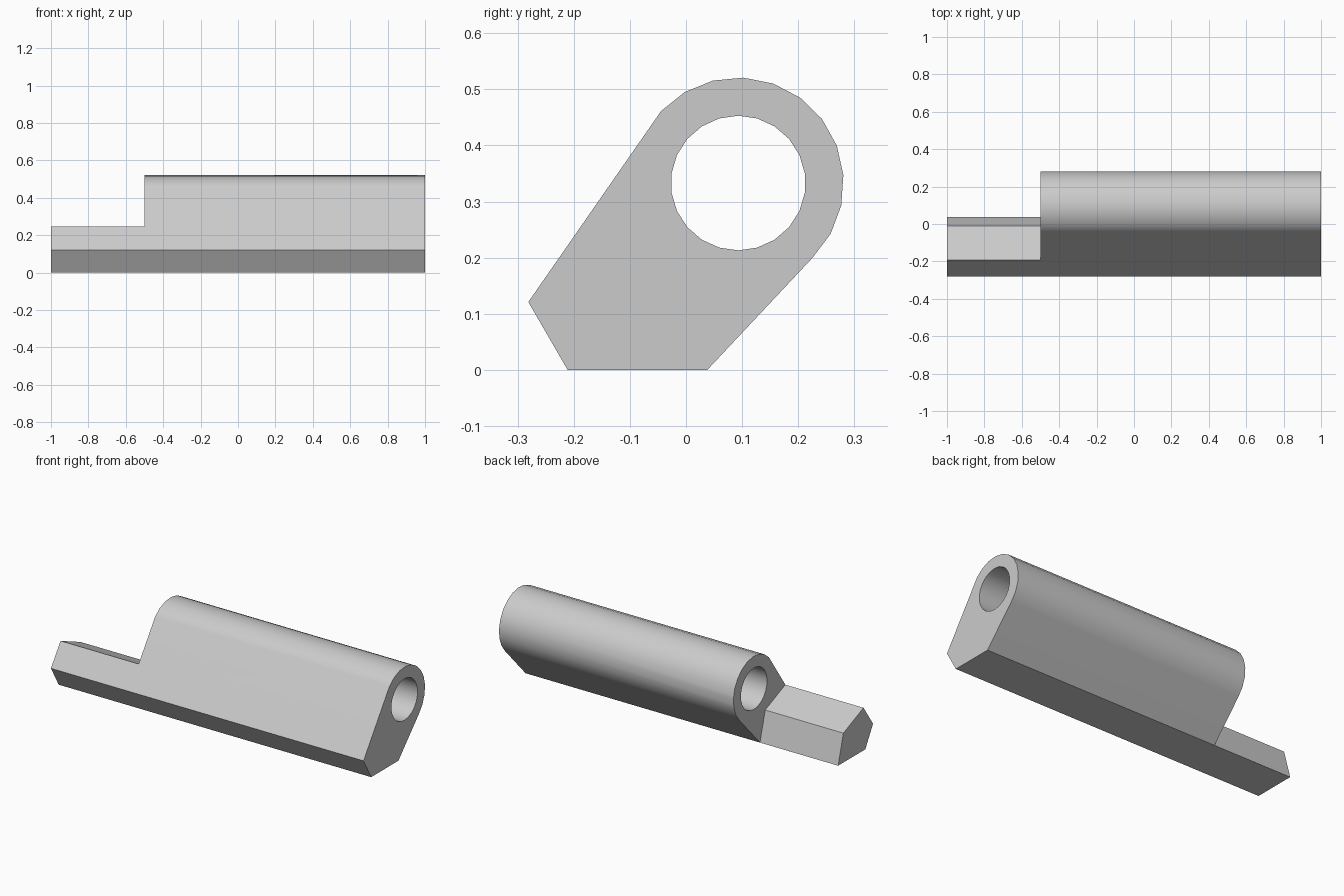
import bpy
import bmesh
from math import radians, sin, cos

cube = bpy.data.objects.get("Cube")
if cube:
    bpy.data.objects.remove(cube, do_unlink=True)

grey = bpy.data.materials.new("plain_grey")
grey.use_nodes = True
colour = (0.6, 0.6, 0.6, 1)
grey.diffuse_color = colour
grey.node_tree.nodes["Principled BSDF"].inputs["Base Color"].default_value = colour


def arc(centre, radius, start, end, steps):
    """Points (y, z) along an arc, angles in degrees."""
    points = []
    for i in range(steps + 1):
        a = radians(start + (end - start) * i / steps)
        points.append((centre[0] + radius * cos(a), centre[1] + radius * sin(a)))
    return points


def prism(name, profile, x0, x1):
    """Extrude a (y, z) profile along x."""
    bm = bmesh.new()
    face = bm.faces.new([bm.verts.new((x0, y, z)) for y, z in profile])
    out = bmesh.ops.extrude_face_region(bm, geom=[face])
    moved = [v for v in out["geom"] if isinstance(v, bmesh.types.BMVert)]
    bmesh.ops.translate(bm, verts=moved, vec=(x1 - x0, 0, 0))
    bmesh.ops.recalc_face_normals(bm, faces=bm.faces)
    mesh = bpy.data.meshes.new(name)
    bm.to_mesh(mesh)
    bm.free()
    mesh.materials.append(grey)
    obj = bpy.data.objects.new(name, mesh)
    bpy.context.collection.objects.link(obj)
    return obj


def cut(target, cutter):
    mod = target.modifiers.new("cut", 'BOOLEAN')
    mod.operation = 'DIFFERENCE'
    mod.solver = 'EXACT'
    mod.object = cutter
    bpy.context.view_layer.objects.active = target
    bpy.ops.object.modifier_apply(modifier=mod.name)
    bpy.data.objects.remove(cutter, do_unlink=True)


# Full-length block: angled foot blending into a round barrel
centre = (0.093, 0.333)
foot = [(-0.281, 0.121), (-0.211, 0), (0.038, 0)]
body = prism("hinge_body", foot + arc(centre, 0.188, -45.5, 137, 11), -1, 1)

# Bore through the barrel
bore = arc(centre, 0.12, 8.18, 351.82, 21)
cut(body, prism("bore_cutter", bore, -1.2, 1.2))

# Step that leaves a low sloped bar at the right end
step = [(-0.43, 0.345), (-0.01, 0.17), (0.0525, -0.051),
        (0.5, -0.051), (0.5, 0.8), (-0.43, 0.8)]
cut(body, prism("step_cutter", step, -1.2, -0.5))

# Smooth barrel and bore, flat sides and ends
bpy.ops.object.select_all(action='DESELECT')
body.select_set(True)
bpy.context.view_layer.objects.active = body
bpy.ops.object.shade_smooth_by_angle(angle=radians(30))
weighted = body.modifiers.new("weighted_normals", 'WEIGHTED_NORMAL')
weighted.keep_sharp = True
